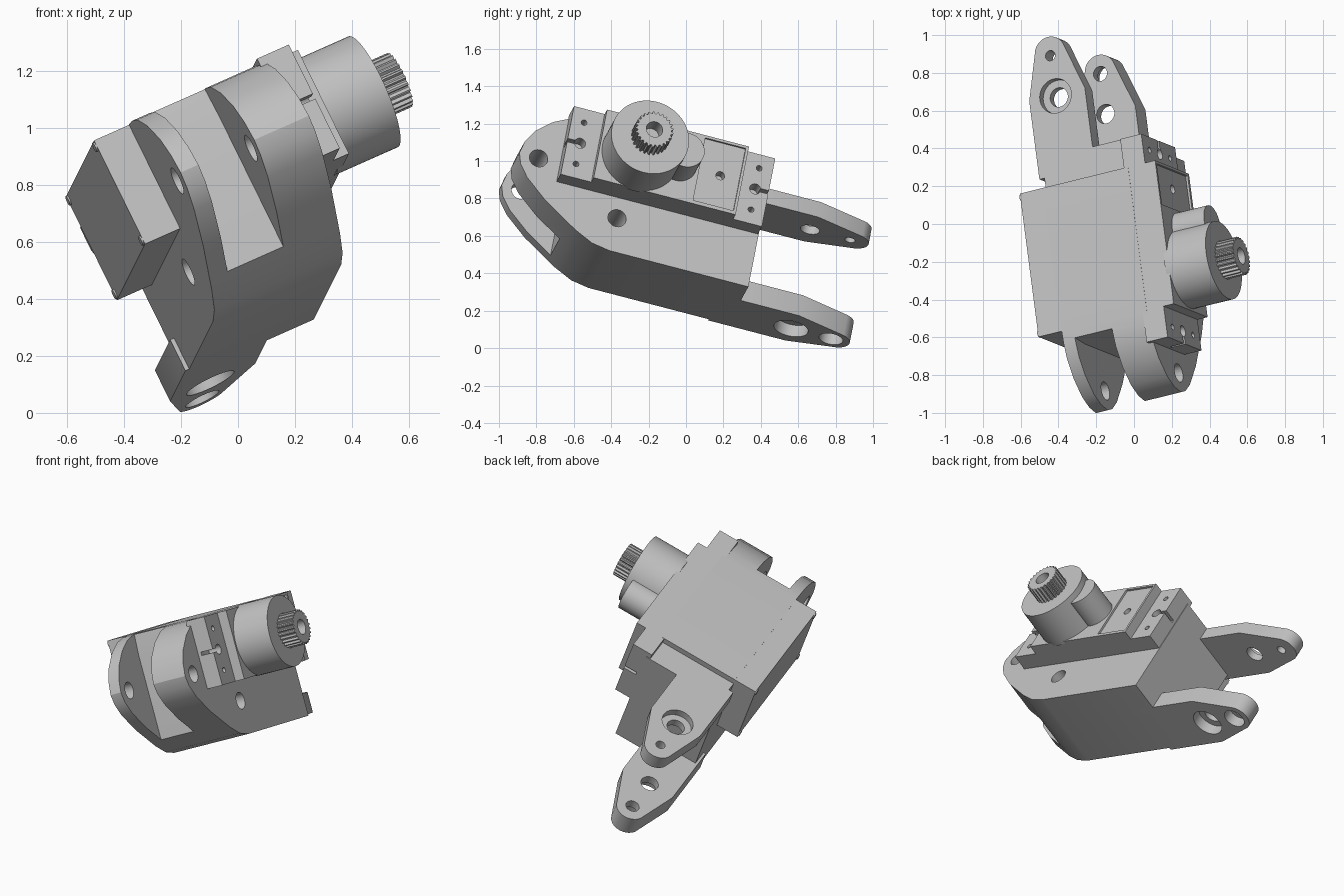
import bpy, math
from mathutils import Matrix, Vector

if "Cube" in bpy.data.objects:
    bpy.data.objects.remove(bpy.data.objects["Cube"])

# Tilted frame of the assembly: u = shaft direction, v = length, w = width
L = Vector((-0.125, 0.96, -0.25)).normalized()
N = Vector((-0.435, 0.175, 0.883))
N = (N - L * N.dot(L)).normalized()
A = L.cross(N)
FRAME = Matrix((A, L, N)).transposed().to_4x4()

grey = bpy.data.materials.new("plain_grey")
grey.use_nodes = True
COLOR = (0.53, 0.53, 0.53, 1)
grey.diffuse_color = COLOR
grey.node_tree.nodes["Principled BSDF"].inputs["Base Color"].default_value = COLOR


def prism(name, pts, axis, lo, hi):
    """Extrude an outline along u (points are v, w) or along w (points are u, v)."""
    n = len(pts)
    place = (lambda p, h: (h, *p)) if axis == "u" else (lambda p, h: (*p, h))
    verts = [place(p, h) for h in (lo, hi) for p in pts]
    faces = [tuple(reversed(range(n))), tuple(range(n, 2 * n))]
    faces += [(i, (i + 1) % n, n + (i + 1) % n, n + i) for i in range(n)]
    me = bpy.data.meshes.new(name)
    me.from_pydata(verts, [], faces)
    me.materials.append(grey)
    ob = bpy.data.objects.new(name, me)
    bpy.context.collection.objects.link(ob)
    return ob


def arc(cx, cy, r, start, end, n):
    angles = [math.radians(start + (end - start) * i / n) for i in range(n + 1)]
    return [(cx + r * math.cos(t), cy + r * math.sin(t)) for t in angles]


def rod(name, axis, c, r, lo, hi, n=40):
    return prism(name, arc(*c, r, 0, 360, n)[:-1], axis, lo, hi)


def block(name, u, v, w):
    return prism(name, [(v[0], w[0]), (v[1], w[0]), (v[1], w[1]), (v[0], w[1])], "u", *u)


def cut(ob, *cutters):
    for c in cutters:
        m = ob.modifiers.new("cut", "BOOLEAN")
        m.operation, m.solver, m.object = "DIFFERENCE", "EXACT", c
    dg = bpy.context.evaluated_depsgraph_get()
    me = bpy.data.meshes.new_from_object(ob.evaluated_get(dg))
    ob.modifiers.clear()
    ob.data = me
    for c in cutters:
        bpy.data.objects.remove(c)
    return ob


# Bracket: rounded front, split into two ears by a slot, stepped down at the rear
BACK, LEFT, RIGHT, BOTTOM = 0.205, -0.065, 0.44, 0.232
TOP, STEP, REAR = 0.963, 0.928, 0.04
outline = [(BACK, BOTTOM), (-0.57, BOTTOM), (-0.67, 0.25), (-0.77, 0.3), (-0.96, 0.425),
           (-1.08, 0.53), (-1.13, 0.6), (-1.147, 0.66), (-1.13, 0.735), (-1.086, 0.81),
           (-1.0, 0.888), (-0.9, 0.94), (-0.82, 0.958), (-0.75, TOP),
           (REAR, TOP), (REAR, STEP), (BACK, STEP)]
bracket = prism("bracket", outline, "u", LEFT, RIGHT)
slot_shape = [(-1.5, 0), (-0.815, 0), (-0.815, 0.84), (-0.775, 1.2), (-1.5, 1.2)]
cut(bracket,
    prism("slot", slot_shape, "u", 0.005, 0.225),
    *[rod("bolt_hole", "u", c, 0.05, -0.3, 0.7) for c in ((-1.04, 0.657), (-0.562, 0.43))])

# Rear lugs with counterbored pivot holes
for name, left, right, lo, hi, bore_lo, bore_hi, r_end, r_end_bore in (
        ("upper_lug", -0.095, 0.235, 0.838, STEP, 0.885, 1.2, 0.028, 0.028),
        ("lower_lug", -0.08, 0.255, BOTTOM, 0.355, 0, 0.3, 0.04, 0.065)):
    mid = (left + right) / 2 - 0.01
    shape = [(right, 0.1), (right, 0.53)] + arc(mid, 0.76, 0.09, 25, 155, 14)
    shape += [(left, 0.53), (left, 0.1)]
    lug = prism(name, shape, "w", lo, hi)
    cut(lug,
        rod("pivot", "w", (mid, 0.525), 0.052, 0, 1.3),
        rod("pivot_bore", "w", (mid, 0.525), 0.093, bore_lo, bore_hi),
        rod("end_hole", "w", (mid, 0.747), r_end, 0, 1.3),
        rod("end_bore", "w", (mid, 0.747), r_end_bore, bore_lo, bore_hi))

# Motor case with a shallow cover recess and a screw hole
FRONT, LOW, HIGH, FACE = -0.75, 0.55, 0.962, 0.6
CENTRE = 0.757
case = block("motor_case", (-0.203, FACE), (FRONT, REAR), (LOW, HIGH))
cut(case,
    block("cover_recess", (FACE - 0.012, 0.8), (-0.2, 0.025), (LOW + 0.02, HIGH - 0.015)),
    rod("cover_hole", "u", (-0.08, CENTRE), 0.024, 0.53, 0.8))
for v in (FRONT + 0.02, REAR - 0.02):
    for w in (LOW + 0.02, HIGH - 0.02):
        rod("cap_screw", "u", (v, w), 0.018, -0.209, -0.15, 16)

# Mounting tabs with an open slot and two small holes each
for name, v0, v1, hole, outer in (("front_tab", -0.92, FRONT + 0.02, -0.85, -1.0),
                                  ("rear_tab", REAR - 0.02, 0.2, 0.125, 0.3)):
    tab = block(name, (RIGHT - 0.025, 0.54), (v0, v1), (LOW, HIGH))
    cut(tab,
        rod("tab_hole", "u", (hole, CENTRE), 0.03, 0.46, 0.7, 24),
        block("tab_slot", (0.46, 0.7), sorted((hole, outer)), (CENTRE - 0.01, CENTRE + 0.01)),
        *[rod("small_hole", "u", (hole, CENTRE + s * 0.125), 0.016, 0.46, 0.7, 16)
          for s in (-1, 1)])

# Gear housing, side housing and splined output shaft
SHAFT = (-0.525, CENTRE)
rod("gear_housing", "u", SHAFT, 0.213, FACE - 0.02, 0.828, 64)
rod("side_housing", "u", (-0.315, CENTRE), 0.1, FACE - 0.02, 0.79)
TEETH = 25
spline = []
for i in range(TEETH * 4):
    r = 0.104 if i % 4 < 2 else 0.092
    t = math.tau * i / (TEETH * 4)
    spline.append((SHAFT[0] + r * math.cos(t), SHAFT[1] + r * math.sin(t)))
shaft = prism("output_shaft", spline, "u", 0.82, 0.933)
cut(shaft, rod("shaft_hole", "u", SHAFT, 0.045, 0.84, 1.1))

# Tilt every part into place and shade
bpy.ops.object.select_all(action="DESELECT")
for ob in bpy.context.collection.objects:
    if ob.type == "MESH":
        ob.data.transform(FRAME)
        ob.select_set(True)
        bpy.context.view_layer.objects.active = ob
bpy.ops.object.shade_smooth_by_angle(angle=math.radians(25))
